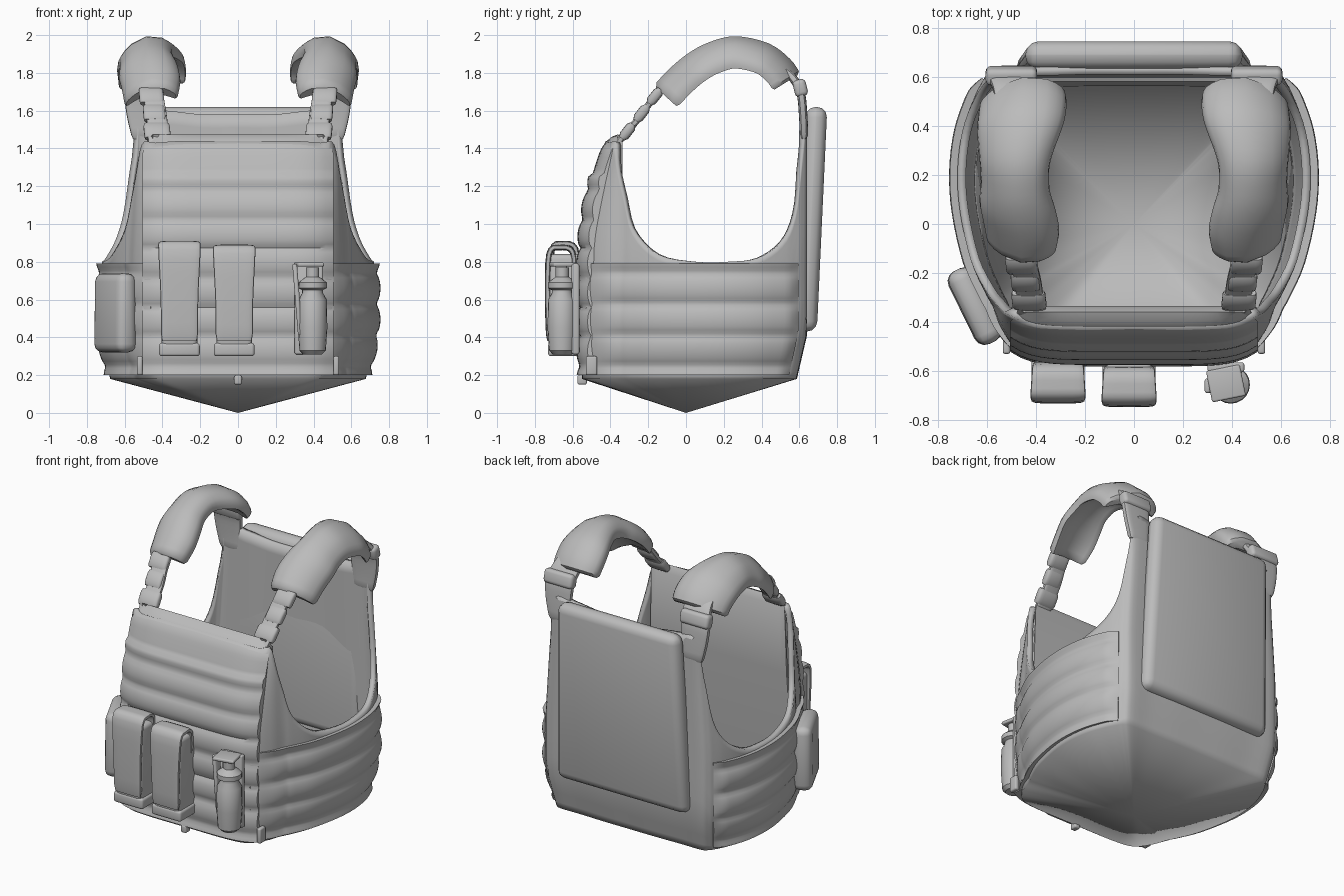
import bpy, bmesh, math
from mathutils import Matrix, Vector, Euler

if "Cube" in bpy.data.objects:
    bpy.data.objects.remove(bpy.data.objects["Cube"], do_unlink=True)

GREY = (0.5, 0.5, 0.5, 1)
fabric = bpy.data.materials.new("grey fabric")
fabric.use_nodes = True
fabric.diffuse_color = GREY
fabric.node_tree.nodes["Principled BSDF"].inputs["Base Color"].default_value = GREY


def finish(name, bm, angle=40, recalc=True):
    if recalc:
        bmesh.ops.recalc_face_normals(bm, faces=bm.faces)
    me = bpy.data.meshes.new(name)
    bm.to_mesh(me)
    bm.free()
    me.materials.append(fabric)
    ob = bpy.data.objects.new(name, me)
    bpy.context.collection.objects.link(ob)
    bpy.ops.object.select_all(action='DESELECT')
    ob.select_set(True)
    bpy.context.view_layer.objects.active = ob
    bpy.ops.object.shade_smooth_by_angle(angle=math.radians(angle))
    return ob


def loft(name, rings, caps=True, angle=40):
    """Skin a list of closed rings that have equal point counts."""
    bm = bmesh.new()
    rows = [[bm.verts.new(p) for p in r] for r in rings]
    n = len(rows[0])
    for a, b in zip(rows, rows[1:]):
        for i in range(n):
            j = (i + 1) % n
            bm.faces.new((a[i], a[j], b[j], b[i]))
    if caps:
        bm.faces.new(rows[0])
        bm.faces.new(rows[-1])
    else:
        bmesh.ops.remove_doubles(bm, verts=rows[0], dist=0.0001)
    return finish(name, bm, angle, recalc=caps)


def box(name, center, size, bevel=0.02, rot=(0, 0, 0), taper=1.0, shear=0.0):
    """Bevelled box; taper narrows its top, shear leans its top towards +y."""
    bm = bmesh.new()
    bmesh.ops.create_cube(bm, size=1)
    for v in bm.verts:
        v.co = Vector(c * s for c, s in zip(v.co, size))
        if v.co.z > 0:
            v.co.x *= taper
        v.co.y += shear * v.co.z / size[2]
    bmesh.ops.bevel(bm, geom=bm.edges[:], offset=bevel, segments=3, profile=0.5, affect='EDGES')
    bm.transform(Matrix.Translation(center) @ Euler(rot).to_matrix().to_4x4())
    return finish(name, bm, 50)


def smooth_path(pts, steps):
    """Catmull-Rom interpolation of tuples."""
    out = []
    for i in range(len(pts) - 1):
        p = [Vector(pts[min(max(k, 0), len(pts) - 1)]) for k in range(i - 1, i + 3)]
        for s in range(steps):
            t = s / steps
            out.append(p[1] + 0.5 * t * ((p[2] - p[0]) + t * (2 * p[0] - 5 * p[1] + 4 * p[2] - p[3]
                       + t * (3 * (p[1] - p[2]) + p[3] - p[0]))))
    return out + [Vector(pts[-1])]


def spow(v, e):
    return math.copysign(abs(v) ** e, v)


def ribbon(name, path, thick, arch=0.0, side=1, steps=4):
    """Padded strip along (x, y, z, half width) points, drooping outwards by arch."""
    pts = smooth_path(path, steps)
    rings = []
    for i, p in enumerate(pts):
        d = pts[min(i + 1, len(pts) - 1)] - pts[max(i - 1, 0)]
        m = math.hypot(d.y, d.z)
        ny, nz = -d.z / m, d.y / m
        end = i in (0, len(pts) - 1)
        th, hw = thick * (0.6 if end else 1), p.w * (0.94 if end else 1)
        ring = []
        for k in range(20):
            a = math.tau * k / 20
            u, v = spow(math.cos(a), 0.5), spow(math.sin(a), 0.5)
            h = v * th / 2 - arch * (u + .2) ** 2
            ring.append((side * (p.x + hw * u), p.y + ny * h, p.z + nz * h))
        rings.append(ring)
    return loft(name, rings)


def disc_stack(name, x, y, profile):
    rings = [[(x + r * math.cos(math.tau * k / 20), y + r * math.sin(math.tau * k / 20), z)
              for k in range(20)] for r, z in profile]
    return loft(name, rings)


# Half outline of the carrier: x, y and the height of its upper edge
HALF = [(0, -.55, 1.44), (.3, -.55, 1.44), (.46, -.525, 1.43), (.54, -.43, 1.42), (.575, -.34, 1.2),
        (.605, -.285, .98), (.665, -.15, .84), (.71, .05, .8), (.72, .22, .8), (.7, .38, .82),
        (.655, .51, .91), (.62, .58, 1.06), (.595, .615, 1.35), (.55, .64, 1.6), (.4, .64, 1.6),
        (.2, .645, 1.58), (0, .645, 1.58)]
half = smooth_path(HALF, 4)
outline = half + [Vector((-p.x, p.y, p.z)) for p in half[-2:0:-1]]


def place(x, y, z):
    """Carrier surface: tucked in at the hem, leaning back and narrowing upwards."""
    hem = 1 - min(max((z - .18) / .25, 0), 1)
    x *= 1 - .06 * hem - .055 * min(max((z - .85) / .5, 0), 1)
    y *= 1 - .09 * hem if y > 0 else 1
    w = min(max((-.33 - y) / .2, 0), 1)
    return x, y + w * .13 * max(0, (z - .8) / .65) ** 2, z


# Carrier shell with pointed underside, arm openings and open top
rings = [[(0, 0, 0)] * len(outline)]
for t in (0, .03, .08, .16, .25, .35, .45, .55, .65, .75, .85, .95, 1):
    rings.append([place(p.x, p.y, .18 + (p.z - .18) * t) for p in outline])
shell = loft("carrier_shell", rings, caps=False, angle=85)
solid = shell.modifiers.new("thickness", 'SOLIDIFY')
solid.thickness, solid.offset = 0.035, -1

# Front panel with rows of webbing
rings = []
for i in range(25):
    u = -1 + i / 12
    ring = []
    for k in range(61):
        z = .2 + 1.26 * k / 60
        ridge = .026 * math.sqrt(abs(math.sin(math.pi * (z - .25) / .155))) if z < 1.27 else .006
        crown = max(0, (z - 1.38) / .08)
        y = place(0, -.555, z)[1] - ridge + .06 * abs(u) ** 6 + .03 * crown ** 2
        ring.append((u * (.505 - .04 * crown), y, z))
    ring += [(u * .45, -.36, 1.475), (u * .49, -.335, 1.43), (u * .5, -.34, 1.0), (u * .5, -.42, .2)]
    rings.append(ring)
loft("front_panel", rings, angle=50)

# Side bands with three padded ridges
band = [p for p in half if p.x > .44 and p.y < .595]
for side, label in ((1, "left"), (-1, "right")):
    rings = []
    for i, p in enumerate(band):
        q, r = band[max(i - 1, 0)], band[min(i + 1, len(band) - 1)]
        d = Vector((r.y - q.y, q.x - r.x)).normalized()
        fade = min(1, .15 + i / 8, .15 + (len(band) - 1 - i) / 5)
        ring = []
        for k in range(33):
            z = .2 + .59 * k / 32
            o = .004 + .03 * fade * math.sqrt(abs(math.cos(math.pi * (z - .66) / .165)))
            x, y, z = place(p.x, p.y, z)
            ring.append((side * (x + d.x * o), y + d.y * o, z))
        for z in (.78, .22):
            x, y, z = place(p.x - .03 * d.x, p.y - .03 * d.y, z)
            ring.append((side * x, y, z))
        rings.append(ring)
    loft(label + "_side_band", rings)

    # Shoulder straps, buckles and pads
    ribbon(label + "_front_strap", [(.42, -.37, 1.42, .055), (.43, -.25, 1.56, .055),
                                    (.45, -.15, 1.69, .055), (.46, 0, 1.8, .06)], .035, side=side)
    for n, (y, z, w) in enumerate(((-.31, 1.49, .07), (-.235, 1.585, .058), (-.165, 1.675, .065))):
        ribbon(f"{label}_buckle_{n + 1}", [(.425 + .015 * n, y - .03, z - .038, w),
                                           (.432 + .015 * n, y + .03, z + .038, w)], .055, side=side)
    ribbon(label + "_shoulder_pad", [(.46, -.14, 1.705, .14), (.46, -.06, 1.79, .155), (.475, .03, 1.865, .155),
                                     (.485, .13, 1.92, .14), (.485, .26, 1.952, .145), (.465, .42, 1.918, .175),
                                     (.455, .52, 1.845, .18), (.455, .57, 1.775, .175)],
           .09, arch=.075, side=side)
    ribbon(label + "_rear_strap", [(.47, .45, 1.85, .09), (.48, .55, 1.79, .095), (.5, .605, 1.7, .1),
                                   (.5, .62, 1.58, .09), (.49, .625, 1.45, .07)], .045, side=side)
    box(label + "_rear_clip", (side * .5, .605, 1.72), (.21, .07, .09), .022, rot=(.25, 0, 0))

    # Front hem tabs
    box(label + "_hem_tab", (side * .52, -.5, .25), (.03, .06, .1), .01)

# Back plate pocket
box("back_plate", (0, .663, 1.025), (.96, .115, 1.19), .055, taper=.92, shear=.055)

# Twin flap pouches
for n, (x, y, top) in enumerate(((-.31, -.645, .91), (-.02, -.66, .89))):
    box(f"pouch_{n + 1}_body", (x, (y - .595) / 2 + .01, .57), (.19, -.445 - y, .54), .025)
    ribbon(f"pouch_{n + 1}_flap", [(x, y + .07, top - .2, .1), (x, y + .06, top - .04, .105),
                                   (x, y - .01, top - .015, .11), (x, y - .065, top - .05, .112),
                                   (x, y - .072, top - .3, .1), (x, y - .065, .38, .098)], .03)
    box(f"pouch_{n + 1}_base", (x, y + .015, .335), (.215, .17, .07), .015)

# Canister holder
disc_stack("canister", .395, -.655, ((.05, .31), (.07, .33), (.078, .45), (.075, .6), (.055, .635),
                                     (.055, .65), (.075, .66), (.075, .69), (.05, .71), (.035, .72), (.035, .77)))
box("canister_back_strip", (.375, -.585, .55), (.15, .04, .48), .01)
box("canister_top_strip", (.375, -.65, .785), (.14, .13, .022), .008, rot=(0, 0, .2))
box("canister_lever", (.315, -.66, .6), (.025, .06, .38), .01, rot=(0, -.08, 0))

# Side pouch on the right front corner
box("side_pouch", (-.65, -.335, .53), (.12, .33, .42), .045, rot=(0, 0, .456), taper=.9)

# Small tab below the front edge
box("lower_tab", (0, -.55, .175), (.04, .05, .05), .01)
